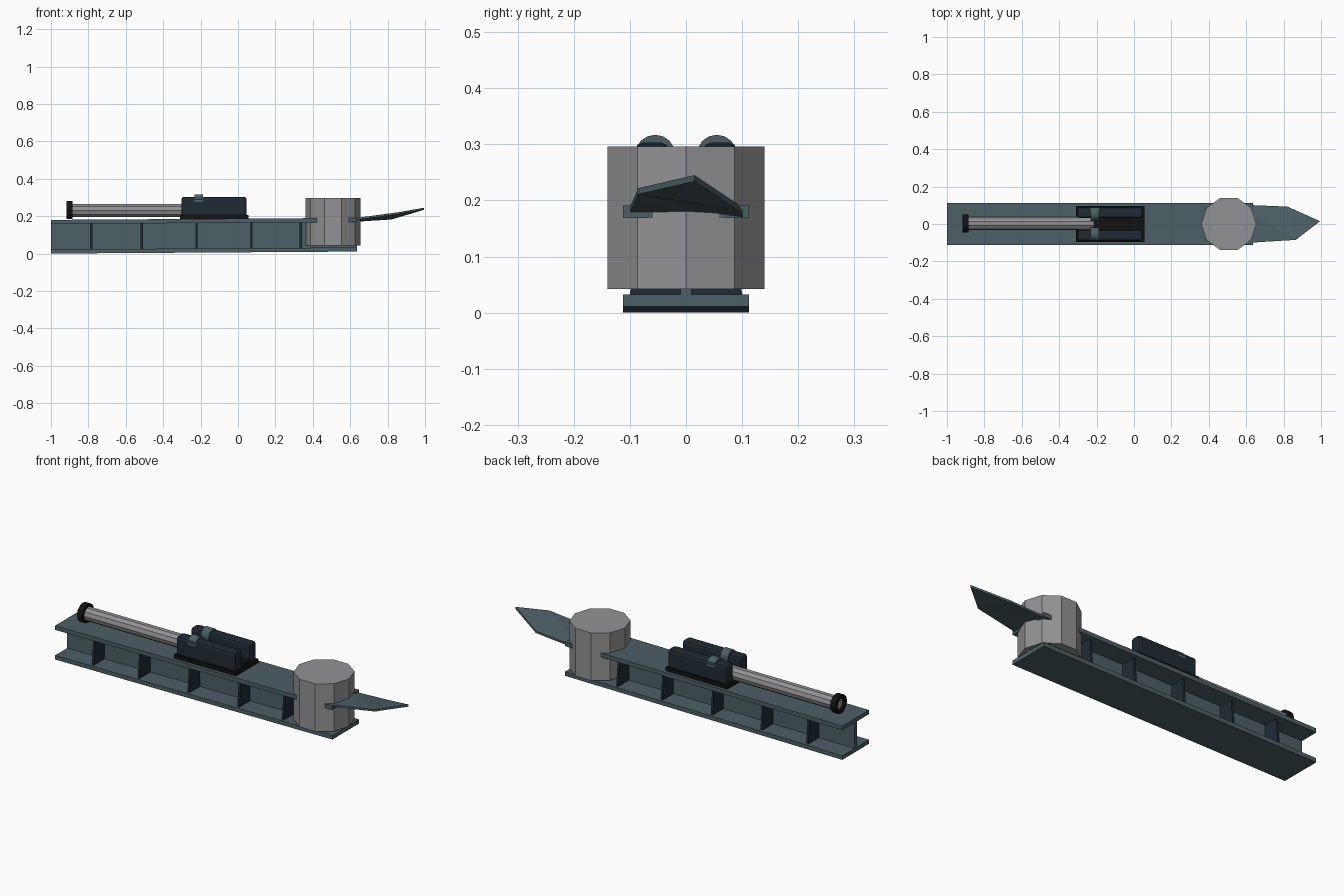
import bpy, bmesh, math
from mathutils import Matrix, Vector

if "Cube" in bpy.data.objects:
    bpy.data.objects.remove(bpy.data.objects["Cube"])


def material(name, rgb):
    m = bpy.data.materials.new(name)
    m.diffuse_color = (*rgb, 1)
    m.use_nodes = True
    m.node_tree.nodes["Principled BSDF"].inputs["Base Color"].default_value = m.diffuse_color
    return m


TEAL = material("teal steel", (0.075, 0.115, 0.13))
NAVY = material("dark navy", (0.014, 0.024, 0.033))
BLACK = material("black", (0.006, 0.006, 0.007))
GREY = material("grey", (0.29, 0.29, 0.3))


def finish(name, bm, mat, tilt=0.0):
    # the girder leans up very slightly towards its +x end
    for v in bm.verts:
        v.co.z += tilt * (v.co.x + 1)
    bmesh.ops.recalc_face_normals(bm, faces=bm.faces)
    me = bpy.data.meshes.new(name)
    bm.to_mesh(me)
    bm.free()
    me.materials.append(mat)
    ob = bpy.data.objects.new(name, me)
    bpy.context.collection.objects.link(ob)
    return ob


def prism(name, points, offset, mat, tilt=0.0):
    """Close a flat outline and push it along offset."""
    bm = bmesh.new()
    face = bm.faces.new([bm.verts.new(p) for p in points])
    ext = bmesh.ops.extrude_face_region(bm, geom=[face], use_keep_orig=True)
    new = [g for g in ext["geom"] if isinstance(g, bmesh.types.BMVert)]
    bmesh.ops.translate(bm, verts=new, vec=Vector(offset))
    return finish(name, bm, mat, tilt)


def box(name, lo, hi, mat, bevel=0.0):
    pts = [(lo[0], lo[1], lo[2]), (hi[0], lo[1], lo[2]),
           (hi[0], hi[1], lo[2]), (lo[0], hi[1], lo[2])]
    ob = prism(name, pts, (0, 0, hi[2] - lo[2]), mat)
    if bevel:
        b = ob.modifiers.new("soft edges", "BEVEL")
        b.width, b.segments = bevel, 2
    return ob


def cylinder(name, centre, r, length, sides, mat, axis="X", spin=0.0):
    bm = bmesh.new()
    bmesh.ops.create_cone(bm, cap_ends=True, segments=sides, radius1=r,
                          radius2=r, depth=length)
    rot = Matrix.Rotation(spin, 4, "Z")
    if axis == "X":
        rot = Matrix.Rotation(math.pi / 2, 4, "Y") @ rot
    bm.transform(Matrix.Translation(centre) @ rot)
    return finish(name, bm, mat)


# I-beam girder with paired stiffener plates
TILT = 0.0065
W, H, T, WEB = 0.112, 0.18, 0.022, 0.01
half = [(W, 0), (W, T), (WEB, T), (WEB, H - T), (W, H - T), (W, H)]
profile = half + [(-y, z) for y, z in reversed(half)]
prism("girder", [(-1, y, z) for y, z in profile], (1.635, 0, 0), TEAL, TILT)
for x in (-0.785, -0.515, -0.222, 0.072, 0.335):
    for side in (-1, 1):
        outline = [(WEB, T), (0.1, T), (0.088, H - T), (WEB, H - T)]
        prism("stiffener", [(x - 0.006, side * y, z) for y, z in outline],
              (0.012, 0, 0), NAVY, TILT)

# upright ten-sided drum near the tip
cylinder("drum", (0.507, 0, 0.169), 0.147, 0.254, 10, GREY, "Z", math.pi / 2)

# bent pointed blade, folded from the base to the twisted tip
bm = bmesh.new()
a, b, c, d, e = [bm.verts.new(p) for p in (
    (0.55, -0.104, 0.168), (0.865, -0.085, 0.211), (0.995, 0.015, 0.234),
    (0.82, 0.093, 0.182), (0.55, 0.104, 0.165))]
for f in ((a, b, e), (b, d, e), (b, c, d)):
    bm.faces.new(f)
ext = bmesh.ops.extrude_face_region(bm, geom=bm.faces[:], use_keep_orig=True)
top = [g for g in ext["geom"] if isinstance(g, bmesh.types.BMVert)]
bmesh.ops.translate(bm, verts=top, vec=Vector((0, 0, 0.011)))
finish("blade", bm, TEAL)

# launch rod with its end collar
cylinder("rod", (-0.56, 0.003, 0.231), 0.036, 0.69, 10, GREY)
bm = bmesh.new()
outer, inner = [], []
for x in (-0.917, -0.885):
    for ring, r in ((outer, 0.049), (inner, 0.03)):
        ring.append([bm.verts.new((x, 0.003 + r * math.cos(k * math.tau / 12),
                                   0.233 + r * math.sin(k * math.tau / 12)))
                     for k in range(12)])
for k in range(12):
    n = (k + 1) % 12
    for p, q in ((outer[0], outer[1]), (outer[1], inner[1]),
                 (inner[1], inner[0]), (inner[0], outer[0])):
        bm.faces.new((p[k], p[n], q[n], q[k]))
finish("rod_collar", bm, BLACK)

# cradle: base plate, two rounded housings and their round straps
box("cradle_base", (-0.31, -0.095, 0.18), (0.055, 0.095, 0.206), BLACK)
box("cradle_floor", (-0.22, -0.04, 0.2), (0.045, 0.04, 0.225), BLACK)
for side in (-1, 1):
    y0, y1 = sorted((side * 0.031, side * 0.09))
    box("housing", (-0.302, y0, 0.2), (0.046, y1, 0.303), NAVY, 0.013)
    cylinder("strap", (-0.21, side * 0.055, 0.281), 0.036, 0.046, 16, TEAL)
